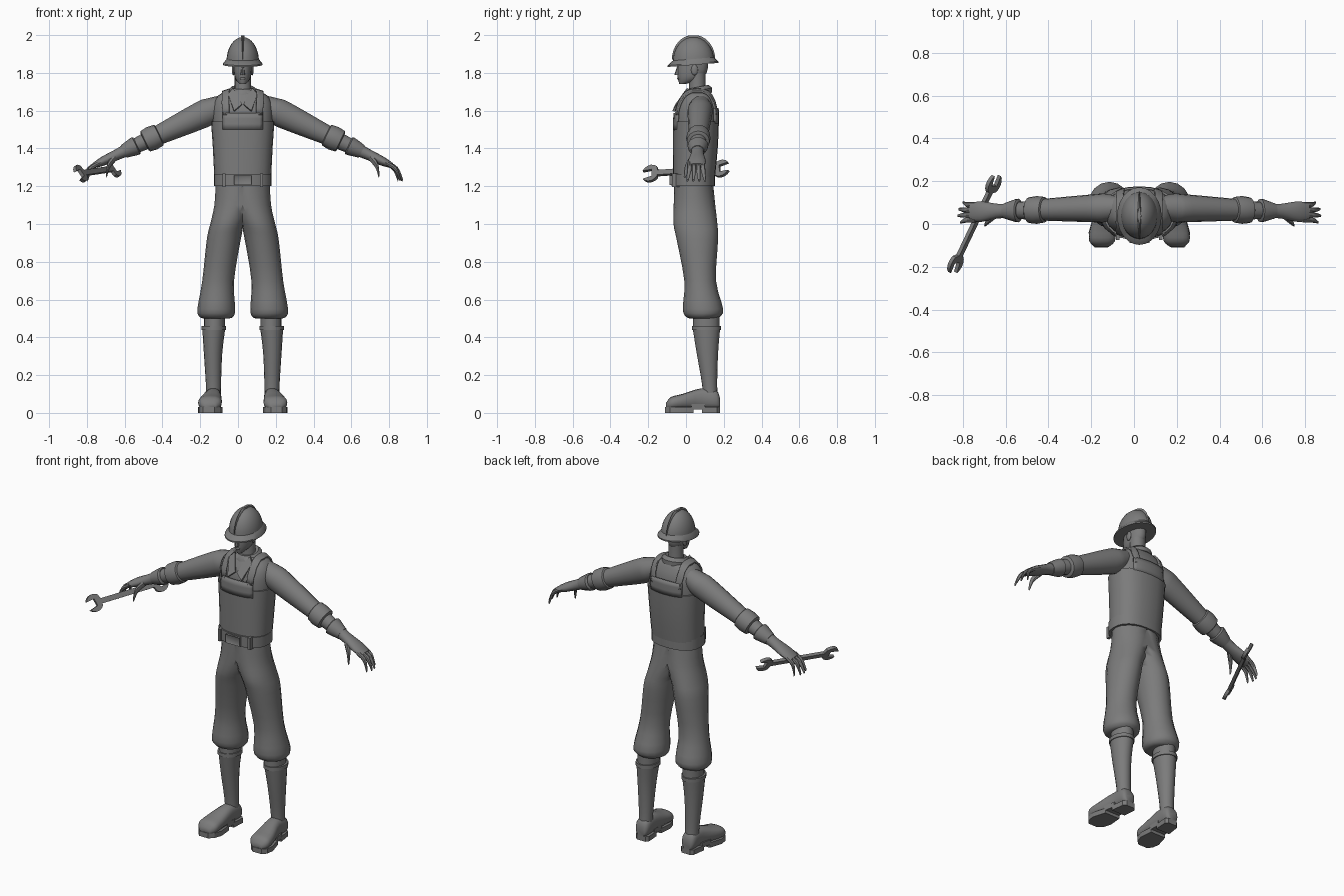
import bpy, bmesh, math
from mathutils import Vector

if "Cube" in bpy.data.objects:
    bpy.data.objects.remove(bpy.data.objects["Cube"], do_unlink=True)

CENTRE = .025  # the body's mid plane
RIGHTWARD, BACKWARD, UPWARD = Vector((1, 0, 0)), Vector((0, 1, 0)), Vector((0, 0, 1))
ABOVE_ARM = Vector((.43, 0, .9))

colour = (.2, .2, .2, 1)
grey = bpy.data.materials.new("plain grey")
grey.use_nodes = True
grey.diffuse_color = colour
grey.node_tree.nodes["Principled BSDF"].inputs["Base Color"].default_value = colour


def finish(name, bm, mirror=False, angle=40):
    """Turn a bmesh into a shaded object, mirrored on the body's mid plane if asked."""
    bmesh.ops.recalc_face_normals(bm, faces=bm.faces[:])
    mesh = bpy.data.meshes.new(name)
    bm.to_mesh(mesh)
    bm.free()
    mesh.materials.append(grey)
    obj = bpy.data.objects.new(name, mesh)
    obj.location.x = CENTRE
    bpy.context.collection.objects.link(obj)
    bpy.ops.object.select_all(action='DESELECT')
    obj.select_set(True)
    bpy.context.view_layer.objects.active = obj
    bpy.ops.object.shade_smooth_by_angle(angle=math.radians(angle))
    if mirror:
        obj.modifiers.new("mirror", 'MIRROR')
    return obj


def full(ring):
    """A ring is x, y, z, radius along u, radius along v; a round one may omit the last."""
    return Vector(ring if len(ring) > 4 else (*ring, ring[-1]))


def curve(rings, steps=3):
    """Ease a few rings into a flowing series."""
    rings = [full(ring) for ring in rings]
    result = []
    for i in range(len(rings) - 1):
        start, end = rings[i], rings[i + 1]
        leave = (end - rings[max(i - 1, 0)]) / 2
        arrive = (rings[min(i + 2, len(rings) - 1)] - start) / 2
        for k in range(steps):
            t = k / steps
            blend = t * t * (3 - 2 * t)
            result.append(start.lerp(end, blend) + leave * t * (1 - t) ** 2 - arrive * t * t * (1 - t))
    return result + [rings[-1]]


def loft(name, rings, sides=16, u=RIGHTWARD, v=BACKWARD, power=2, mirror=False, half=False, angle=40):
    """Skin over rings; half keeps only the +x side, open at the mid plane."""
    bm = bmesh.new()
    loops = []
    for ring in map(full, rings):
        loop = []
        for i in range(sides):
            turn = math.tau * i / sides
            c, s = math.cos(turn), math.sin(turn)
            point = Vector(ring[:3])
            point += u.normalized() * ring[3] * math.copysign(abs(c) ** (2 / power), c)
            point += v.normalized() * ring[4] * math.copysign(abs(s) ** (2 / power), s)
            if half:
                point.x = max(point.x, 0)
            loop.append(bm.verts.new(point))
        loops.append(loop)
    for lower, upper in zip(loops, loops[1:]):
        for i in range(sides):
            bm.faces.new((lower[i - 1], lower[i], upper[i], upper[i - 1]))
    bm.faces.new(loops[0])
    bm.faces.new(loops[-1])
    if half:
        inner = [face for face in bm.faces if all(vert.co.x < 1e-5 for vert in face.verts)]
        bmesh.ops.delete(bm, geom=inner, context='FACES')
    return finish(name, bm, mirror, angle)


def arm_rings(rows):
    """Rings strung along the sloping arm from rows of x and radii."""
    return [full((x, .08 - .03 * x, 1.68 - .47 * x, *radii)) for x, *radii in rows]


def arm_part(name, rings, sides=16, angle=40):
    loft(name, rings, sides, BACKWARD, ABOVE_ARM, mirror=True, angle=angle)


def ball(name, centre, size, mirror=False):
    bm = bmesh.new()
    bmesh.ops.create_uvsphere(bm, u_segments=10, v_segments=8, radius=1)
    bmesh.ops.scale(bm, vec=size, verts=bm.verts)
    bmesh.ops.translate(bm, vec=centre, verts=bm.verts)
    finish(name, bm, mirror)


def box(name, centre, size, inset=0):
    """A block whose front face may be sunk."""
    bm = bmesh.new()
    bmesh.ops.create_cube(bm, size=1)
    bmesh.ops.scale(bm, vec=size, verts=bm.verts)
    bmesh.ops.translate(bm, vec=centre, verts=bm.verts)
    bm.normal_update()
    if inset:
        front = [face for face in bm.faces if face.normal.y < -.9]
        bmesh.ops.inset_region(bm, faces=front, thickness=inset, depth=-inset / 2)
    finish(name, bm)


def plate(name, outline, push, mirror=False):
    """A flat outline given a thickness along the vector push."""
    bm = bmesh.new()
    face = bm.faces.new([bm.verts.new(point) for point in outline])
    extruded = bmesh.ops.extrude_face_region(bm, geom=[face])["geom"]
    bmesh.ops.translate(bm, vec=push, verts=[g for g in extruded if isinstance(g, bmesh.types.BMVert)])
    finish(name, bm, mirror, angle=25)


def panel(name, left, right, path, mirror=False):
    """A strip of cloth hugging the torso along a path of y and z."""
    bm = bmesh.new()
    columns = range(9)
    grid = [[bm.verts.new((left + (right - left) * i / 8, y, z)) for i in columns] for y, z in path]
    for near, far in zip(grid, grid[1:]):
        for i in columns[1:]:
            bm.faces.new((near[i - 1], near[i], far[i], far[i - 1]))
    obj = finish(name, bm)
    hug = obj.modifiers.new("hug", 'SHRINKWRAP')
    hug.target = torso
    hug.wrap_mode = 'ABOVE_SURFACE'
    hug.offset = .005
    thick = obj.modifiers.new("thickness", 'SOLIDIFY')
    thick.thickness = .01
    thick.offset = 0
    if mirror:
        obj.modifiers.new("mirror", 'MIRROR')


# Trousers, gathered below the knee
loft("trousers", curve([(.14, .09, .5, .07), (.14, .09, .51, .09), (.14, .09, .55, .1, .107), (.13, .075, .7, .084),
                        (.1, .06, .92, .09, .11), (.08, .05, 1, .092, .116), (.04, .045, 1.1, .11),
                        (0, .04, 1.22, .143, .103)]), mirror=True, half=True)

# Shirt body, with the overalls over it
trunk = curve([(0, .04, 1.2, .14, .1), (0, .05, 1.4, .15, .11), (0, .055, 1.6, .16, .11),
               (0, .06, 1.68, .13, .08), (0, .06, 1.71, .06)])
torso = loft("shirt_body", trunk, 24, power=2.4)
cloth = Vector((0, 0, 0, .008, .008))
loft("overalls_waist", [ring + cloth for ring in trunk[:6]], 24, power=2.4)
levels = [1.5 + i * .03 for i in range(4)]
panel("bib_front", -.13, .13, [(-.09, z) for z in levels])
panel("bib_back", -.13, .13, [(.2, z + .03) for z in levels])
over = [math.pi * i / 12 for i in range(13)]
panel("shoulder_strap", .08, .13, [(.06 - .15 * math.cos(a), 1.58 + .17 * math.sin(a)) for a in over], mirror=True)

# Belt, buckle and loops
loft("belt", [(0, .038, z, .153, .115) for z in (1.2, 1.265)], 24, power=2.4)
box("belt_buckle", (0, -.08, 1.232), (.094, .016, .052), inset=.01)
for side in (-1, 1):
    box("belt_loop", (side * .1, -.055, 1.232), (.016, .04, .072))

# Shirt collar
loft("collar", [(0, .06, 1.68, .08), (0, .06, 1.705, .08), (0, .06, 1.725, .06), (0, .06, 1.72, .045)],
     v=Vector((0, 1, .2)))
plate("collar_flap", [(.004, -.056, 1.635), (.046, -.072, 1.6), (.078, -.012, 1.69), (.05, .005, 1.72)],
      Vector((0, .012, -.006)), mirror=True)

# Neck, head and face
loft("neck", [(0, .06, 1.66, .05), (0, .06, 1.72, .043), (0, .06, 1.8, .043)])
loft("head", curve([(0, -.02, 1.74, .015), (0, .02, 1.77, .04, .063), (0, .035, 1.82, .048, .08),
                    (0, .04, 1.9, .045, .07)]))
loft("nose", [(0, -.045, 1.79, .012, .017), (0, -.035, 1.84, .006, .01)], 8)
ball("lips", (0, -.037, 1.77), (.016, .01, .007))
ball("ear", (.05, .045, 1.815), (.008, .018, .028), mirror=True)

# Helmet with a low crest
quarter = [math.pi * i / 16 for i in range(8)]
dome = [Vector((0, .04, 1.86 + .13 * math.sin(a), .086 * math.cos(a), .11 * math.cos(a))) for a in quarter]
loft("helmet_dome", dome, 24)
loft("helmet_crest", [(0, y, z + .01, .009, long + .005) for _, y, z, _, long in dome], 12)
loft("helmet_brim", [(0, .037, 1.842, .104, .135), (0, .037, 1.85, .104, .135), (0, .04, 1.875, .084, .108)],
     24, v=Vector((0, 1, .08)))

# Sleeves, forearms and gloves
arm_part("sleeve", curve(arm_rings([(.09, .05), (.16, .066), (.22, .065, .072), (.46, .05)])))
arm_part("rolled_cuff", arm_rings([(.44, .05), (.445, .06), (.48, .065), (.515, .06), (.52, .05)]), angle=30)
arm_part("forearm", arm_rings([(.5, .045), (.62, .035)]))
arm_part("glove_cuff", arm_rings([(.56, .045), (.565, .055, .05), (.58, .053, .048), (.63, .036)]), angle=30)
arm_part("hand", curve(arm_rings([(.6, .036), (.66, .034, .029), (.74, .048, .024), (.79, .04, .014)])))
for i, reach in enumerate((0, .012, .008, -.012)):
    y = .018 + .024 * i
    fan = y + .007 * (i - 1.5)
    arm_part("finger", curve([(.765, y, 1.32, .012), (.81 + reach / 2, y, 1.29, .012),
                              (.835 + reach, fan, 1.23, .006)]), 8)
arm_part("thumb", curve([(.675, .04, 1.355, .018), (.71, .01, 1.31, .015), (.722, -.006, 1.25, .006)]), 8)

# Socks and boots
loft("knee_sock", [(.15, .107, z, .056, .07) for z in (.44, .52)], mirror=True)
loft("boot_shaft", curve([(.155, .13, .06, .038, .04), (.155, .125, .15, .04), (.157, .113, .32, .049, .057),
                          (.153, .108, .45, .061, .073)]), mirror=True)
loft("boot_cuff", [(.153, .108, z, .065, .077) for z in (.438, .46)], mirror=True)
loft("boot_foot", curve([(.155, .18, .05, .025), (.155, .16, .07, .042, .05), (.157, .08, .075, .044, .055),
                         (.17, -.02, .06, .06, .04), (.174, -.08, .05, .06, .034), (.174, -.107, .035, .03, .015)]),
     v=UPWARD, power=2.5, mirror=True)


def sole(name, widths, bottom):
    """Ground piece from rows of y and half width, toes turned out a little."""
    rows = [(.168 - .1 * y, y, width) for y, width in widths]
    outline = [(x - w, y, bottom) for x, y, w in rows] + [(x + w, y, bottom) for x, y, w in reversed(rows)]
    plate(name, outline, UPWARD * .03, mirror=True)


sole("sole_front", [(.04, .05), (-.04, .065), (-.085, .055), (-.11, .03)], 0)
sole("sole_arch", [(.1, .043), (.03, .05)], .018)
sole("heel", [(.18, .028), (.165, .043), (.085, .046)], 0)

# Double-ended wrench held in the right hand
along = Vector((.2, .42, .03)).normalized()
facing = along.cross(Vector((-.44, .22, .85))).normalized()
across = facing.cross(along)
middle = Vector((-.77, 0, 1.28)) - facing * .009
arc = range(30, 141, 22)
jaw = [(a - 140 - 30, .05) for a in arc] + [(-110, .022), (110, .022)] + [(a, .05) for a in arc]
outline = []
for end in (1, -1):
    spots = [(.165, -.015)]
    for degrees, radius in jaw:
        turn = math.radians(degrees + 12)
        spots.append((.207 + radius * math.cos(turn), radius * math.sin(turn)))
    spots.append((.165, .015))
    outline += [middle + (along * s + across * t) * end for s, t in spots]
plate("wrench", outline, facing * .018)
